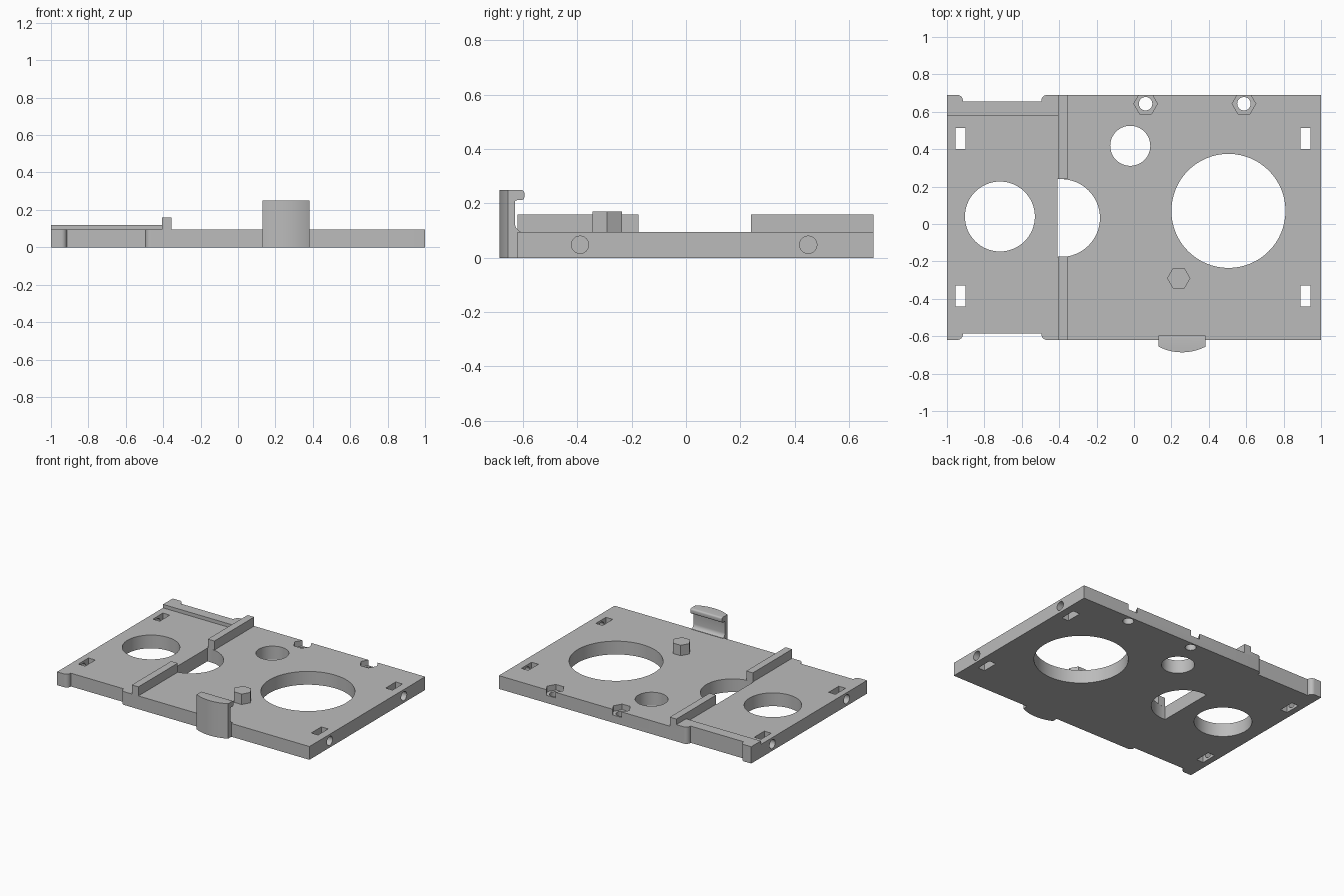
import bpy
import bmesh
from math import cos, sin, pi

cube = bpy.data.objects.get("Cube")
if cube:
    bpy.data.objects.remove(cube)

grey = bpy.data.materials.new("light grey")
grey.use_nodes = True
grey.diffuse_color = (0.5, 0.5, 0.5, 1)
grey.node_tree.nodes["Principled BSDF"].inputs["Base Color"].default_value = (0.5, 0.5, 0.5, 1)


def prism(name, pts, lo, hi, axis="z"):
    """Extrude a closed profile along z (x, y points) or x (y, z points)."""
    place = (lambda p, t: (p[0], p[1], t)) if axis == "z" else (lambda p, t: (t, p[0], p[1]))
    bm = bmesh.new()
    a = [bm.verts.new(place(p, lo)) for p in pts]
    b = [bm.verts.new(place(p, hi)) for p in pts]
    bm.faces.new(a)
    bm.faces.new(b)
    for i in range(len(pts)):
        j = (i + 1) % len(pts)
        bm.faces.new((a[i], a[j], b[j], b[i]))
    bmesh.ops.recalc_face_normals(bm, faces=bm.faces)
    mesh = bpy.data.meshes.new(name)
    bm.to_mesh(mesh)
    bm.free()
    mesh.materials.append(grey)
    ob = bpy.data.objects.new(name, mesh)
    bpy.context.collection.objects.link(ob)
    return ob


def arc(x, y, r, start, end, n=8):
    return [(x + r * cos(start + (end - start) * i / n),
             y + r * sin(start + (end - start) * i / n)) for i in range(n + 1)]


def ring(x, y, r, n=48):
    return arc(x, y, r, 0, 2 * pi, n)[:-1]


def rect(x0, x1, y0, y1):
    return [(x0, y0), (x1, y0), (x1, y1), (x0, y1)]


def combine(ob, cutter, operation="DIFFERENCE"):
    """Apply a boolean and discard the helper."""
    cutter.hide_render = True
    bpy.context.view_layer.objects.active = ob
    mod = ob.modifiers.new("cut", "BOOLEAN")
    mod.operation, mod.object, mod.solver = operation, cutter, "EXACT"
    bpy.ops.object.modifier_apply(modifier=mod.name)
    bpy.data.objects.remove(cutter)


TOP, FRONT, BACK = 0.095, -0.62, 0.69
R = 0.03


def notched_edge(y, s):
    """Edge with a shallow recess and rounded tab corners, running from -x to +x."""
    return ([(-1, y)] + arc(-0.945, y - s * R, R, s * pi / 2, 0)
            + [(-0.915, y - s * 0.035), (-0.495, y - s * 0.035)]
            + arc(-0.465, y - s * R, R, pi, pi - s * pi / 2))


# Base plate with recessed edges
front, back = notched_edge(FRONT, -1), notched_edge(BACK, 1)
plate = prism("base_plate", front + [(1, FRONT), (1, BACK)] + back[::-1], 0, TOP)

# Round openings
for x, y, r in ((-0.717, 0.04, 0.187), (0.505, 0.07, 0.305), (-0.02, 0.418, 0.107)):
    combine(plate, prism("hole_cutter", ring(x, y, r, 64), -0.1, 0.3))
half = [(-0.41, -0.175)] + arc(-0.39, 0.032, 0.208, -pi / 2, pi / 2, 32) + [(-0.41, 0.24)]
combine(plate, prism("half_hole_cutter", half, -0.1, 0.3))

# Corner slots, with screw holes entering from the sides
for y, h in ((0.457, 0.45), (-0.385, -0.39)):
    for x, edge in ((-0.928, -1), (0.917, 1)):
        combine(plate, prism("slot_cutter", rect(x - 0.027, x + 0.027, y - 0.057, y + 0.057), -0.1, 0.3))
        lo, hi = sorted((x, edge * 1.1))
        combine(plate, prism("screw_cutter", ring(h, 0.048, 0.032, 24), lo, hi, "x"))

# Hexagonal nut pockets open to the back edge
for x in (0.062, 0.588):
    combine(plate, prism("nut_cutter", ring(x, 0.643, 0.063, 6), 0.055, 0.3))
    combine(plate, prism("bolt_cutter", ring(x, 0.643, 0.036, 32), -0.1, 0.3))

# Raised rail along the back edge
rail = prism("back_rail", [(-1, 0.58)] + back + [(-0.4, BACK), (-0.4, 0.58)], TOP - 0.005, 0.12)

# Cross ridge, split by the half-round opening
for name, y0, y1 in (("front_ridge", FRONT, -0.175), ("back_ridge", 0.24, BACK)):
    prism(name, rect(-0.407, -0.355, y0, y1), TOP - 0.005, 0.16)

# Hexagonal post
prism("hex_post", ring(0.239, -0.29, 0.062, 6), TOP - 0.005, 0.17)

# Snap clip: hooked side profile trimmed to a bowed front
side = ([(-0.72, 0), (-0.61, 0), (-0.61, TOP)]
        + arc(-0.597, 0.128, 0.033, -pi / 2 - 0.4, -pi)
        + arc(-0.622, 0.204, 0.008, pi, pi / 2, 4)
        + arc(-0.607, 0.224, 0.012, -pi / 2, 0, 5)
        + arc(-0.607, 0.238, 0.012, 0, pi / 2, 5)
        + [(-0.72, 0.25)])
clip = prism("snap_clip", side, 0.132, 0.382, "x")
bow = arc(0.257, -0.41, 0.276, -pi / 2 - 0.5, -pi / 2 + 0.5, 20)
combine(clip, prism("bow_cutter", bow + [(0.45, -0.5), (0.06, -0.5)], -0.1, 0.4), "INTERSECT")

# Smooth the round walls, keep corners crisp
for ob in (plate, rail, clip):
    bpy.ops.object.select_all(action="DESELECT")
    ob.select_set(True)
    bpy.context.view_layer.objects.active = ob
    bpy.ops.object.shade_smooth_by_angle(angle=0.5)
